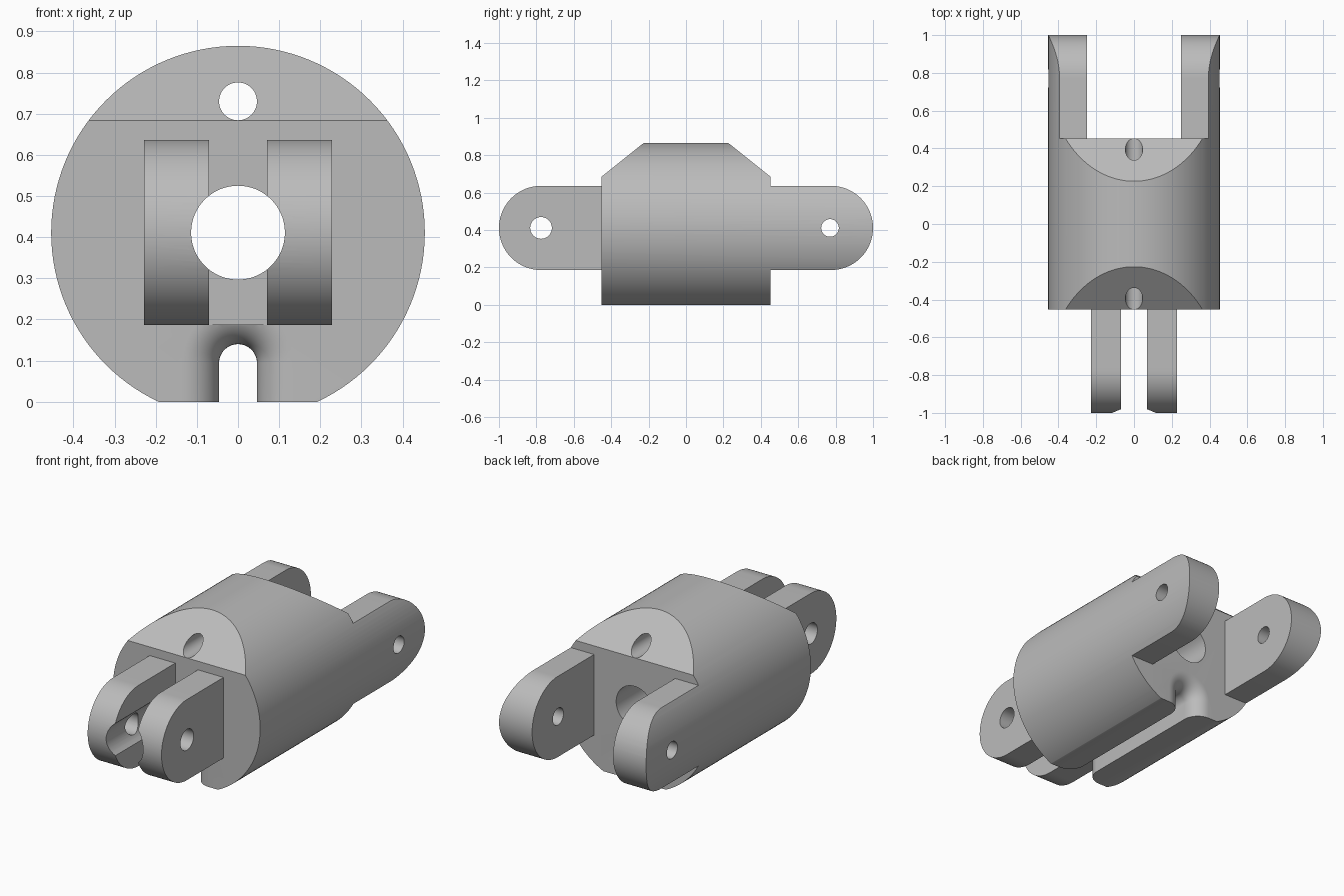
import bpy, bmesh
from math import sin, cos, pi, radians

if "Cube" in bpy.data.objects:
    bpy.data.objects.remove(bpy.data.objects["Cube"], do_unlink=True)

MID = 0.411      # height of the long axis
R = 0.454        # body radius
FACE = 0.453     # half length of the body
LUG = 0.225      # half height of the lugs
PIN = 0.775      # distance of the pin holes

metal = bpy.data.materials.new("light grey metal")
metal.use_nodes = True
colour = (0.5, 0.5, 0.5, 1)
metal.diffuse_color = colour
metal.node_tree.nodes["Principled BSDF"].inputs["Base Color"].default_value = colour


def arc(a, b, r, start, end, n=32):
    """Points on an arc, angles in degrees."""
    steps = [radians(start + (end - start) * i / n) for i in range(n + 1)]
    return [(a + r * cos(t), b + r * sin(t)) for t in steps]


def loft(name, rings):
    """Closed solid through matching rings of points."""
    bm = bmesh.new()
    rows = [[bm.verts.new(p) for p in ring] for ring in rings]
    n = len(rows[0])
    for low, high in zip(rows, rows[1:]):
        for i in range(n):
            j = (i + 1) % n
            bm.faces.new((low[i], low[j], high[j], high[i]))
    bm.faces.new(rows[0])
    bm.faces.new(rows[-1])
    bmesh.ops.recalc_face_normals(bm, faces=bm.faces)
    mesh = bpy.data.meshes.new(name)
    bm.to_mesh(mesh)
    bm.free()
    mesh.materials.append(metal)
    obj = bpy.data.objects.new(name, mesh)
    bpy.context.collection.objects.link(obj)
    return obj


def along_y(name, outline, y0, y1):
    return loft(name, [[(x, y, z) for x, z in outline] for y in (y0, y1)])


def along_x(name, outline, x0, x1):
    return loft(name, [[(x, y, z) for y, z in outline] for x in (x0, x1)])


def combine(target, other, operation):
    """Boolean the other solid into the target and discard it."""
    bpy.context.view_layer.objects.active = target
    mod = target.modifiers.new(other.name, "BOOLEAN")
    mod.operation = operation
    mod.solver = "EXACT"
    mod.object = other
    bpy.ops.object.modifier_apply(modifier=mod.name)
    bpy.data.objects.remove(other, do_unlink=True)


def circle(a, b, r, n=64):
    return arc(a, b, r, 0, 360, n)[:-1]


def box(x, z0, z1):
    return [(-x, z0), (x, z0), (x, z1), (-x, z1)]


# Round body, trimmed by a side outline with chamfers and rear lugs
body = along_y("clevis_body", circle(0, MID, R, 128), -1.1, 1.1)
side = [(-FACE, 0), (FACE, 0), (FACE, MID - LUG)]
side += arc(PIN, MID, LUG, -90, 90, 48)
side += [(FACE, MID + LUG), (FACE, 0.684), (0.2, 0.886), (-0.2, 0.886), (-FACE, 0.684)]
combine(body, along_x("side_outline", side, -1, 1), "INTERSECT")

# Gap between the rear lugs
combine(body, along_y("rear_gap", box(0.25, -0.2, 1.2), FACE, 1.2), "DIFFERENCE")

# Arched slot underneath, flared at both mouths
FLARE = 0.09
stations = [(FACE - FLARE + FLARE * sin(t), FLARE * (1 - cos(t)))
            for t in [i * pi / 24 for i in range(13)]]
stations.append((FACE + 0.05, FLARE))
stations = [(-y, d) for y, d in reversed(stations)] + stations
rings = []
for y, d in stations:
    w = 0.046 + d
    outline = [(w, -0.1)] + arc(0, 0.094, w, 0, 180) + [(-w, -0.1)]
    rings.append([(x, y, z) for x, z in outline])
combine(body, loft("flared_slot", rings), "DIFFERENCE")

# Front lug block, then the gap that splits it in two
block = [(-0.3, MID + LUG), (-0.3, MID - LUG)] + arc(-PIN, MID, LUG, 270, 90, 48)
combine(body, along_x("front_lug_block", block, -0.228, 0.228), "UNION")
combine(body, along_y("front_gap", box(0.07, 0.1, 0.7), -1.2, -FACE), "DIFFERENCE")

# Long bore, upper cord hole and the pin holes
combine(body, along_y("centre_bore", circle(0, MID, 0.114), -1.2, 1.2), "DIFFERENCE")
combine(body, along_y("cord_hole", circle(0, 0.73, 0.046, 48), -1.2, 1.2), "DIFFERENCE")
for y, r in ((-PIN, 0.058), (0.77, 0.047)):
    combine(body, along_x("pin_hole", circle(y, MID, r, 48), -1, 1), "DIFFERENCE")

# Smooth the curved walls, keep edges crisp
bpy.ops.object.select_all(action="DESELECT")
body.select_set(True)
bpy.context.view_layer.objects.active = body
bpy.ops.object.shade_smooth_by_angle(angle=radians(25))
